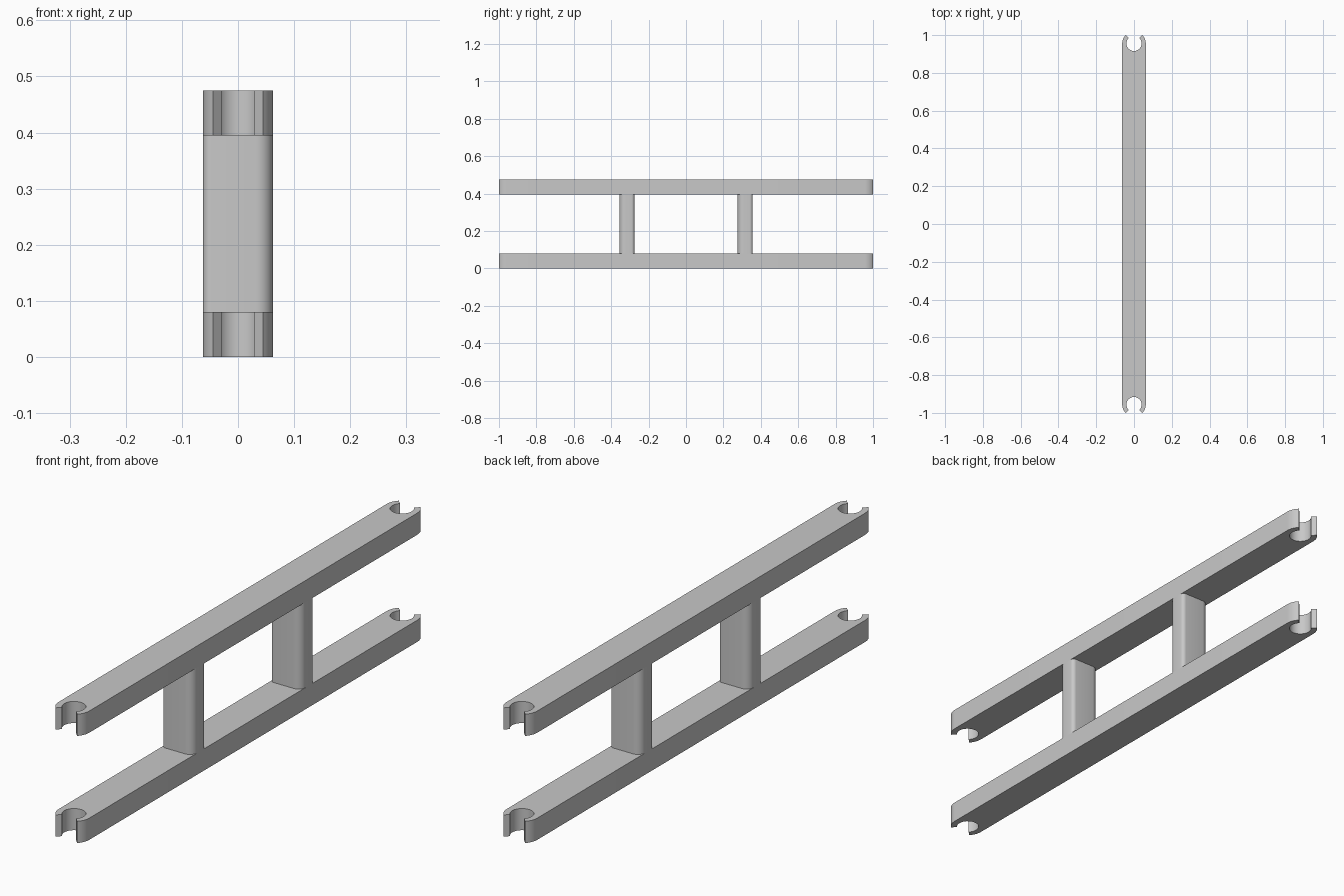
import bpy
import bmesh
from math import cos, sin, pi, radians

cube = bpy.data.objects.get("Cube")
if cube:
    bpy.data.objects.remove(cube, do_unlink=True)

HALF_W = 0.0625            # half width of rails and posts
RAIL_H = 0.08
TOP_Z = 0.395              # underside of the upper rail
TIP = radians(45)          # half angle of the clip opening
CLIP_R = 0.04
CLIP_Y = 1 - HALF_W * cos(TIP)

grey = bpy.data.materials.new("plain grey")
grey.use_nodes = True
colour = (0.58, 0.58, 0.58, 1)
grey.diffuse_color = colour
grey.node_tree.nodes["Principled BSDF"].inputs["Base Color"].default_value = colour


def arc(cx, cy, r, start, end, steps):
    """Points along a circular arc."""
    angles = [start + (end - start) * i / steps for i in range(steps + 1)]
    return [(cx + r * cos(a), cy + r * sin(a)) for a in angles]


def extrude(name, outline, z0, z1, y=0):
    """Upright prism from a closed outline."""
    bm = bmesh.new()
    face = bm.faces.new([bm.verts.new((px, py + y, z0)) for px, py in outline])
    top = bmesh.ops.extrude_face_region(bm, geom=[face])["geom"]
    moved = [v for v in top if isinstance(v, bmesh.types.BMVert)]
    bmesh.ops.translate(bm, verts=moved, vec=(0, 0, z1 - z0))
    bmesh.ops.recalc_face_normals(bm, faces=bm.faces)
    mesh = bpy.data.meshes.new(name)
    bm.to_mesh(mesh)
    bm.free()
    mesh.materials.append(grey)
    obj = bpy.data.objects.new(name, mesh)
    bpy.context.collection.objects.link(obj)
    bpy.ops.object.select_all(action="DESELECT")
    obj.select_set(True)
    bpy.context.view_layer.objects.active = obj
    bpy.ops.object.shade_smooth_by_angle(angle=radians(35))


def turned(points):
    """Half outline completed by a half turn about the centre."""
    return points + [(-x, -y) for x, y in points]


# Rail outline: rounded end with an open round clip, repeated at the other end
clip_end = (arc(0, CLIP_Y, HALF_W, 0, pi / 2 - TIP, 6)
            + arc(0, CLIP_Y, CLIP_R, pi / 2 - TIP, TIP - 3 * pi / 2, 24)
            + arc(0, CLIP_Y, HALF_W, pi / 2 + TIP, pi, 6))
rail = turned(clip_end)

# Post outline: rounded block, one diagonal pair of corners softer
POST_D = 0.04
TIGHT, SOFT = 0.015, 0.03
post = turned(arc(HALF_W - TIGHT, POST_D - TIGHT, TIGHT, 0, pi / 2, 6)
              + arc(SOFT - HALF_W, POST_D - SOFT, SOFT, pi / 2, pi, 8))

# Two rails
extrude("lower_rail", rail, 0, RAIL_H)
extrude("upper_rail", rail, TOP_Z, TOP_Z + RAIL_H)

# Two posts joining them
for name, y in (("front_post", -0.316), ("back_post", 0.316)):
    extrude(name, post, RAIL_H, TOP_Z, y)
